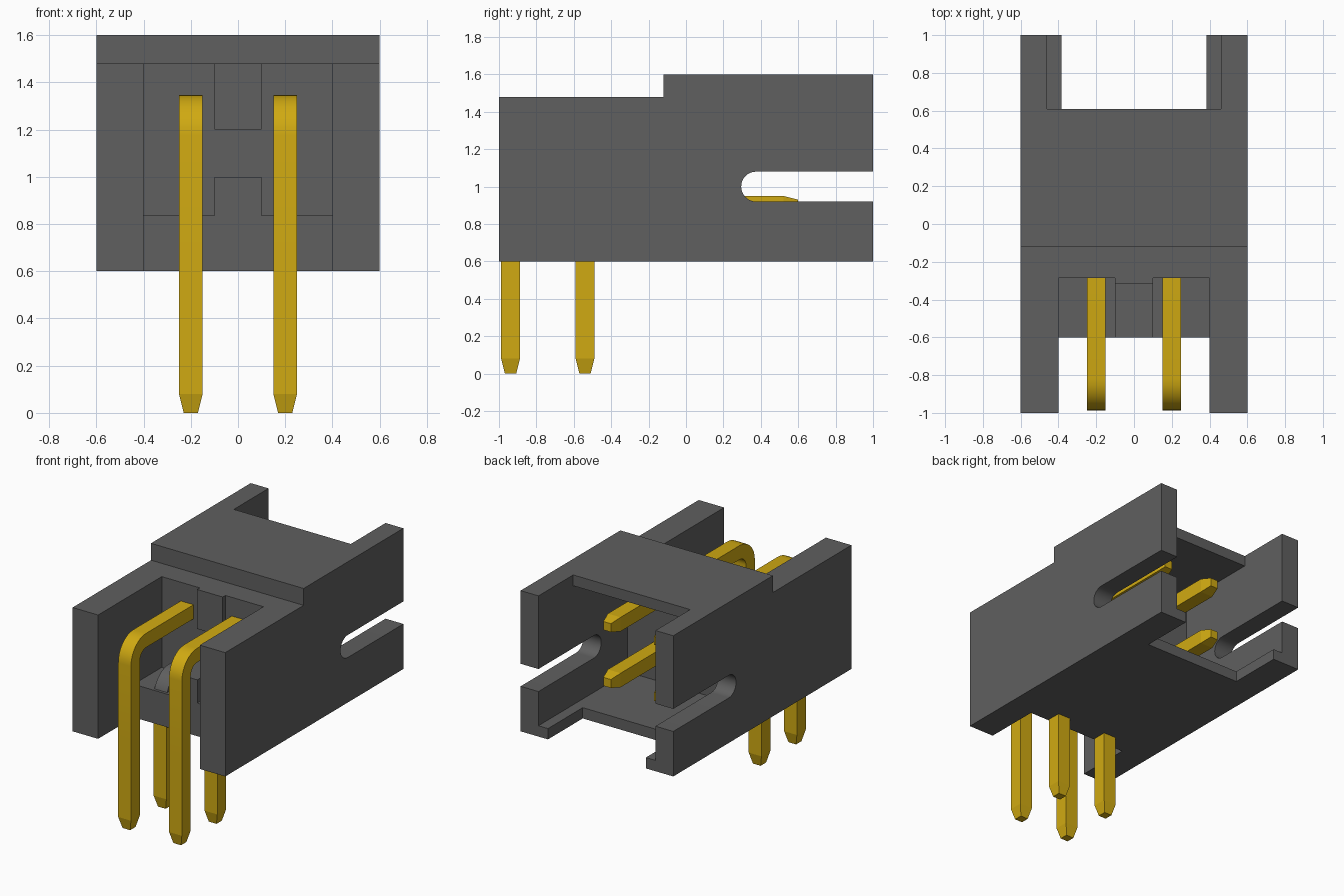
import bpy, bmesh, math
from mathutils import Vector

if "Cube" in bpy.data.objects:
    bpy.data.objects.remove(bpy.data.objects["Cube"], do_unlink=True)


def material(name, rgb, rough):
    m = bpy.data.materials.new(name)
    m.use_nodes = True
    m.diffuse_color = (*rgb, 1)
    b = next(n for n in m.node_tree.nodes if n.type == 'BSDF_PRINCIPLED')
    b.inputs["Base Color"].default_value = (*rgb, 1)
    b.inputs["Roughness"].default_value = rough
    return m


GREY = material("dark grey plastic", (0.115, 0.115, 0.115), 0.6)
GOLD = material("gold metal", (0.63, 0.40, 0.006), 0.5)


def finish(name, bm, mats):
    bmesh.ops.recalc_face_normals(bm, faces=bm.faces)
    me = bpy.data.meshes.new(name)
    bm.to_mesh(me)
    bm.free()
    for m in mats:
        me.materials.append(m)
    ob = bpy.data.objects.new(name, me)
    bpy.context.collection.objects.link(ob)
    return ob


def prism(name, half_width, profile):
    """Extrude a (y, z) profile symmetrically along x."""
    bm = bmesh.new()
    f = bm.faces.new([bm.verts.new((-half_width, y, z)) for y, z in profile])
    r = bmesh.ops.extrude_face_region(bm, geom=[f])
    bmesh.ops.translate(bm, vec=(2 * half_width, 0, 0),
                        verts=[v for v in r["geom"] if isinstance(v, bmesh.types.BMVert)])
    return finish(name, bm, [GREY])


def block(name, half_width, y0, y1, z0, z1):
    return prism(name, half_width, [(y0, z0), (y1, z0), (y1, z1), (y0, z1)])


def smooth(ob, angle):
    bpy.ops.object.select_all(action='DESELECT')
    ob.select_set(True)
    bpy.context.view_layer.objects.active = ob
    bpy.ops.object.shade_smooth_by_angle(angle=angle)


# Housing with a stepped top
housing = prism("housing", 0.6, [(-1, 0.6), (1, 0.6), (1, 1.6), (-0.12, 1.6),
                                 (-0.12, 1.48), (-1, 1.48)])

# Rounded side slot profile
R, SLOT_Z, SLOT_Y = 0.08, 1.0, 0.375
slot = [(1.1, SLOT_Z + R)]
for i in range(17):
    a = math.pi / 2 + math.pi * i / 16
    slot.append((SLOT_Y + R * math.cos(a), SLOT_Z + R * math.sin(a)))
slot.append((1.1, SLOT_Z - R))

# Mating cavity, roof and floor notches, side slots, front recess
cutters = [
    block("cavity_cutter", 0.46, 0.0, 1.1, 0.677, 1.523),
    block("roof_notch_cutter", 0.46, 0.61, 1.1, 1.4, 1.7),
    block("floor_notch_cutter", 0.385, 0.61, 1.1, 0.5, 0.8),
    prism("slot_cutter", 0.7, slot),
    prism("recess_cutter", 0.4, [(-1.1, 0.5), (-0.6, 0.5), (-0.6, 0.835),
                                 (-0.285, 0.835), (-0.285, 1.7), (-1.1, 1.7)]),
]
bpy.context.view_layer.objects.active = housing
for c in cutters:
    c.hide_render = True
    mod = housing.modifiers.new("cut", 'BOOLEAN')
    mod.operation = 'DIFFERENCE'
    mod.solver = 'EXACT'
    mod.object = c
    bpy.ops.object.modifier_apply(modifier=mod.name)
for c in cutters:
    bpy.data.objects.remove(c, do_unlink=True)
smooth(housing, math.radians(25))

# Centre ridge and rib inside the recess
block("recess_ridge", 0.1, -0.6, -0.285, 0.835, 1.0)
block("recess_rib", 0.1, -0.315, -0.285, 1.2, 1.48)


def pin(name, x, leg_y, arm_z, covered):
    """Square bent pin; each station is y, z, direction angle, half size."""
    h, tip, r = 0.05, 0.03, 0.12
    up = math.pi / 2
    stations = [(leg_y, 0, up, tip), (leg_y, 0.08, up, h), (leg_y, 0.6, up, h)]
    for i in range(9):
        a = up * i / 8
        stations.append((leg_y + r - r * math.cos(a), arm_z - r + r * math.sin(a), up - a, h))
    stations += [(0.0, arm_z, 0, h), (0.52, arm_z, 0, h), (0.6, arm_z, 0, tip)]
    bm = bmesh.new()
    rings = []
    for y, z, a, s in stations:
        n = Vector((0, -math.sin(a), math.cos(a))) * s
        sx = Vector((s, 0, 0))
        c = Vector((x, y, z))
        rings.append([bm.verts.new(c + p) for p in (sx + n, n - sx, -sx - n, sx - n)])
    for k, (p, q) in enumerate(zip(rings, rings[1:])):
        for i in range(4):
            j = (i + 1) % 4
            f = bm.faces.new((p[i], p[j], q[j], q[i]))
            # Plastic-covered stretch between the leg and the cavity
            if covered and 2 <= k < len(rings) - 3:
                f.material_index = 1
    bm.faces.new(rings[0])
    bm.faces.new(rings[-1])
    smooth(finish(name, bm, [GOLD, GREY]), math.radians(12.5))


# Two rows of two pins
for side, x in (("right", -0.2), ("left", 0.2)):
    pin("upper_pin_" + side, x, -0.938, 1.297, False)
    pin("lower_pin_" + side, x, -0.54, 0.9, True)
